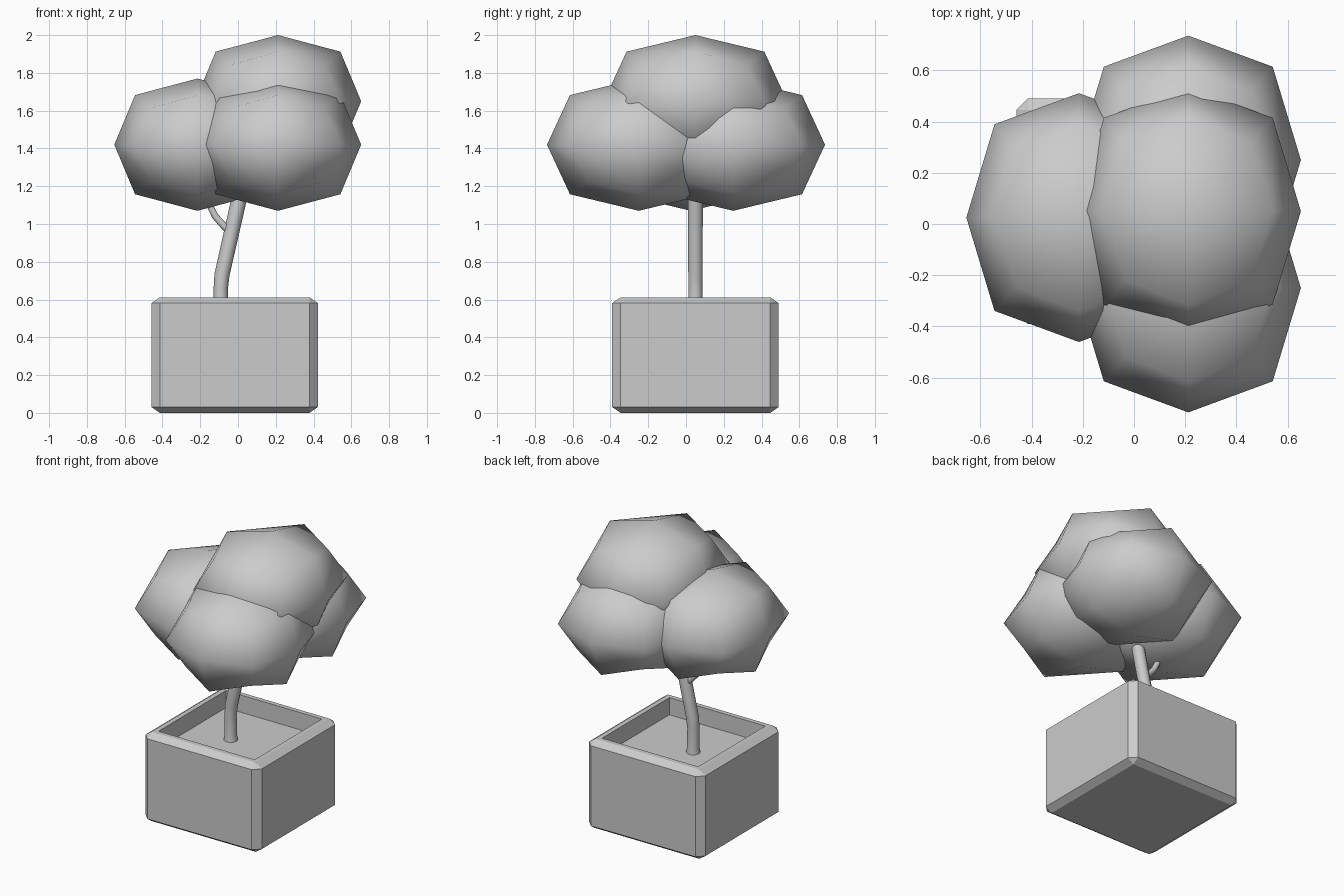
import bpy, bmesh
from mathutils import Vector

if "Cube" in bpy.data.objects:
    bpy.data.objects.remove(bpy.data.objects["Cube"])


def mesh_object(name, bm):
    me = bpy.data.meshes.new(name)
    bm.to_mesh(me)
    bm.free()
    ob = bpy.data.objects.new(name, me)
    bpy.context.collection.objects.link(ob)
    return ob


def foliage(name, centre, half):
    """Rounded leaf clump: a box subdivided once, smooth shaded."""
    bm = bmesh.new()
    bmesh.ops.create_cube(bm, size=2)
    bmesh.ops.scale(bm, vec=half, verts=bm.verts)
    for f in bm.faces:
        f.smooth = True
    ob = mesh_object(name, bm)
    ob.location = centre
    sub = ob.modifiers.new("round", 'SUBSURF')
    sub.levels = sub.render_levels = 1
    sub.use_limit_surface = False
    return ob


def tube(name, points, sides_res=3):
    """Round limb through (x, z, radius) points in the plane y = 0.05."""
    cu = bpy.data.curves.new(name, 'CURVE')
    cu.dimensions = '3D'
    cu.bevel_depth = 1.0
    cu.bevel_resolution = sides_res
    cu.use_fill_caps = True
    sp = cu.splines.new('POLY')
    sp.points.add(len(points) - 1)
    for p, (x, z, r) in zip(sp.points, points):
        p.co = (x, 0.05, z, 1)
        p.radius = r
    sp.use_smooth = True
    ob = bpy.data.objects.new(name, cu)
    bpy.context.collection.objects.link(ob)
    return ob


# Planter: chamfered box with a sunken soil bed
bm = bmesh.new()
bmesh.ops.create_cube(bm, size=0.882)
bmesh.ops.bevel(bm, geom=list(bm.edges), offset=0.045, segments=1,
                affect='EDGES', profile=0.5)
bmesh.ops.scale(bm, vec=(1, 1, 0.612 / 0.882), verts=bm.verts)
bm.normal_update()
top = max(bm.faces, key=lambda f: f.calc_center_median().z)
bmesh.ops.inset_region(bm, faces=[top], thickness=0.045)
bed = bmesh.ops.extrude_face_region(bm, geom=[top])
bmesh.ops.translate(bm, vec=(0, 0, -0.118),
                    verts=[v for v in bed["geom"] if isinstance(v, bmesh.types.BMVert)])
if top.is_valid:
    bmesh.ops.delete(bm, geom=[top], context='FACES_ONLY')
bmesh.ops.recalc_face_normals(bm, faces=bm.faces)
planter = mesh_object("planter", bm)
planter.location = (-0.018, 0.05, 0.306)

# Trunk and side branch
tube("trunk", [(-0.09, 0.48, 0.046), (-0.09, 0.53, 0.039), (-0.091, 0.66, 0.038),
               (-0.085, 0.73, 0.04), (0.003, 1.12, 0.041), (0.03, 1.25, 0.038)])
tube("branch", [(-0.03, 0.95, 0.022), (-0.075, 0.99, 0.02),
                (-0.12, 1.04, 0.019), (-0.15, 1.10, 0.018), (-0.17, 1.2, 0.017)])

# Leaf clumps
half = (0.44, 0.486, 0.35)
for side, word in ((-1, "front"), (1, "back")):
    foliage(word + "_foliage", (0.212, 0.25 * side, 1.42), half)
foliage("left_foliage", (-0.215, 0.025, 1.42), half)
foliage("top_foliage", (0.212, 0.05, 1.65), half)
